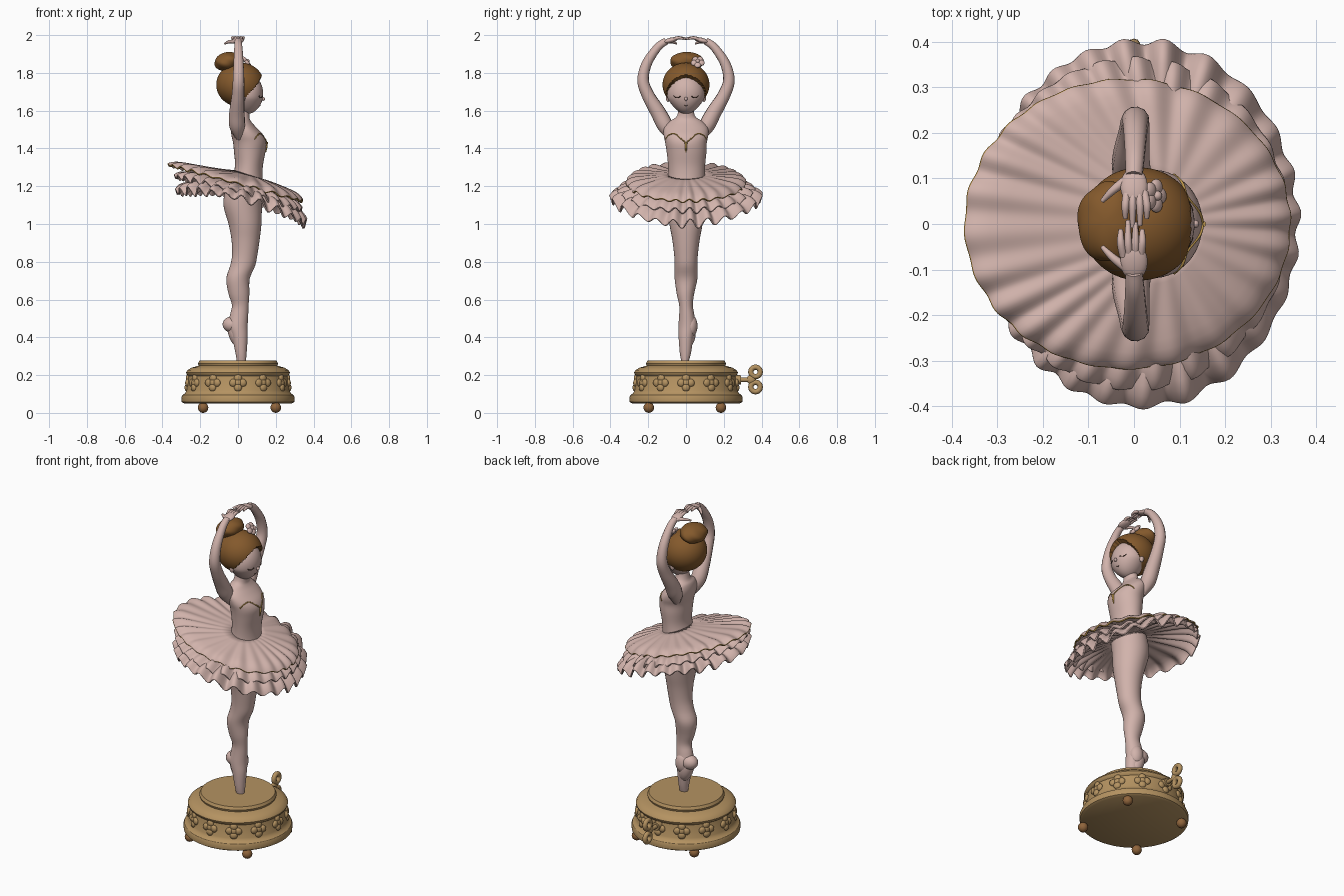
import bpy, bmesh, math
from math import sin, cos, pi, sqrt
from mathutils import Matrix, Vector

if "Cube" in bpy.data.objects:
    bpy.data.objects.remove(bpy.data.objects["Cube"])


def material(name, rgb):
    m = bpy.data.materials.new(name)
    m.diffuse_color = (*rgb, 1)
    m.use_nodes = True
    m.node_tree.nodes["Principled BSDF"].inputs["Base Color"].default_value = m.diffuse_color
    return m


PINK = material("porcelain pink", (0.64, 0.45, 0.41))
GOLD = material("antique gold", (0.46, 0.29, 0.12))
TRIM = material("gold trim", (0.50, 0.30, 0.07))
HAIR = material("hair brown", (0.23, 0.10, 0.025))
FEET = material("dark copper", (0.28, 0.13, 0.045))
DARK = material("lash brown", (0.06, 0.03, 0.02))


def finish(bm, name, *mats, angle=45):
    bmesh.ops.recalc_face_normals(bm, faces=bm.faces)
    me = bpy.data.meshes.new(name)
    bm.to_mesh(me)
    bm.free()
    ob = bpy.data.objects.new(name, me)
    bpy.context.collection.objects.link(ob)
    for m in mats:
        me.materials.append(m)
    bpy.ops.object.select_all(action='DESELECT')
    ob.select_set(True)
    bpy.context.view_layer.objects.active = ob
    bpy.ops.object.shade_smooth_by_angle(angle=math.radians(angle))
    return ob


def catmull(rows, steps):
    out = []
    for i in range(len(rows) - 1):
        p = [rows[max(i - 1, 0)], rows[i], rows[i + 1], rows[min(i + 2, len(rows) - 1)]]
        for k in range(steps):
            t = k / steps
            out.append([0.5 * (2 * b + (c - a) * t + (2 * a - 5 * b + 4 * c - d) * t * t
                               + (3 * b - a - 3 * c + d) * t ** 3) for a, b, c, d in zip(*p)])
    return out + [list(rows[-1])]


def loft(name, sections, mat, n=48, angle=45):
    """Stack of horizontal ellipses: z, cx, cy, rx, ry."""
    bm = bmesh.new()
    rings = [[bm.verts.new((cx + rx * cos(2 * pi * i / n), cy + ry * sin(2 * pi * i / n), z))
              for i in range(n)] for z, cx, cy, rx, ry in sections]
    for a, b in zip(rings, rings[1:]):
        for i in range(n):
            bm.faces.new((a[i], a[(i + 1) % n], b[(i + 1) % n], b[i]))
    bm.faces.new(rings[0])
    bm.faces.new(rings[-1])
    return finish(bm, name, mat, angle=angle)


def blobs(name, items, mat, seg=20):
    """Ellipsoids given as (centre, radii, optional rotation)."""
    bm = bmesh.new()
    for c, r, *rot in items:
        m = Matrix.Translation(c) @ (rot[0] if rot else Matrix()) @ Matrix.Diagonal((*r, 1))
        bmesh.ops.create_uvsphere(bm, u_segments=seg, v_segments=seg // 2, radius=1, matrix=m)
    return finish(bm, name, mat)


def tubes(name, paths, mat, res=4):
    """Smooth tapered tubes through (x, y, z, radius) points."""
    cu = bpy.data.curves.new(name, 'CURVE')
    cu.dimensions, cu.bevel_depth, cu.bevel_resolution = '3D', 1.0, res
    cu.use_fill_caps = True
    for path in paths:
        pts = catmull(path, 6)
        sp = cu.splines.new('POLY')
        sp.points.add(len(pts) - 1)
        for p, q in zip(sp.points, pts):
            p.co, p.radius = (*q[:3], 1), q[3]
    ob = bpy.data.objects.new(name, cu)
    bpy.context.collection.objects.link(ob)
    cu.materials.append(mat)
    bpy.ops.object.select_all(action='DESELECT')
    ob.select_set(True)
    bpy.context.view_layer.objects.active = ob
    bpy.ops.object.convert(target='MESH')
    bpy.ops.object.shade_smooth_by_angle(angle=math.radians(50))


# Music box base, feet and clover ornaments
profile = [(.001, .05), (.285, .05), (.298, .058), (.3, .08), (.294, .095), (.28, .104), (.272, .12),
           (.262, .195), (.272, .204), (.275, .214), (.268, .226), (.245, .24), (.222, .246),
           (.208, .25), (.212, .262), (.204, .278), (.001, .278)]
loft("music_box_base", [(z, 0, 0, r, r) for r, z in profile], GOLD, 72, 35)
blobs("base_feet", [((x, y, .028), (.028, .028, .028)) for x in (-.185, .2) for y in (-.197, .185)], FEET)
clovers = []
for k in range(12):
    turn = Matrix.Rotation(k * pi / 6, 4, 'Z')
    for t, z in ((0, 0), (.025, 0), (-.025, 0), (0, .025), (0, -.025)):
        clovers.append((turn @ Vector((.287 - z * .13 - .02, t, .159 + z)), (.013, .021, .021), turn))
blobs("clover_ornaments", clovers, GOLD, 14)

# Winding key on the +y side
tubes("key_shaft", [[(0, .25, .175, .012), (0, .35, .175, .012)],
                    [(0, .262, .175, .026), (0, .29, .175, .024)]], GOLD)
for k, dz in (("upper", .04), ("lower", -.04)):
    bpy.ops.mesh.primitive_torus_add(major_radius=.025, minor_radius=.014, major_segments=28, minor_segments=10,
                                     location=(0, .368, .177 + dz), rotation=(0, pi / 2, 0))
    ring = bpy.context.object
    ring.name = "key_ring_" + k
    ring.data.materials.append(GOLD)
    bpy.ops.object.shade_smooth()
blobs("key_centre", [((0, .345, .177), (.014, .025, .025))], GOLD)

# Leg, torso and neck in one loft
body = catmull([
    (.275, .018, -.005, .024, .02), (.32, .016, -.003, .03, .03), (.40, .01, 0, .041, .039),
    (.46, .0, .006, .051, .046), (.52, .006, .004, .048, .04), (.57, .012, 0, .044, .036),
    (.63, .005, -.003, .055, .046), (.71, 0, 0, .062, .06), (.78, .025, 0, .066, .06),
    (.84, .036, 0, .067, .063), (.92, .04, 0, .075, .073), (1.0, .037, 0, .087, .088),
    (1.1, .025, 0, .102, .1), (1.18, .035, 0, .1, .105), (1.25, .05, .003, .08, .098),
    (1.31, .058, .003, .074, .098), (1.38, .062, .003, .083, .105), (1.43, .062, 0, .088, .11),
    (1.47, .05, 0, .085, .118), (1.51, .03, 0, .068, .115), (1.545, .018, 0, .05, .085),
    (1.575, .022, 0, .038, .046), (1.66, .03, 0, .035, .037)], 4)
loft("body", body, PINK)
blobs("slipper_heel", [((-.03, .012, .468), (.052, .043, .043)),
                       ((-.012, .012, .43), (.042, .04, .085), Matrix.Rotation(-.25, 4, 'Y')),
                       ((.005, .025, .46), (.042, .036, .06))], PINK)


def chest(y, z):
    s = min(body, key=lambda b: abs(b[0] - z))
    return s[1] + s[3] * sqrt(max(0, 1 - ((y - s[2]) / s[4]) ** 2))


# Gold neckline trim with a centre drop
neck = [[(chest(s * y, z) + .001, s * y, z, .0032) for y, z in
         ((0, 1.43), (.025, 1.45), (.06, 1.478), (.09, 1.472), (.108, 1.45))] for s in (-1, 1)]
drop = [(chest(0, z) + .001, 0, z, r) for z, r in ((1.435, .007), (1.41, .006), (1.38, .003))]
tubes("neckline_trim", neck + [drop], TRIM, 2)


# Tutu layers: waist ellipse to a tilted, ruffled rim that droops
def skirt(name, cx, rx, ry, z0, z_rim, waves, amp, droop, trim=False):
    bm = bmesh.new()
    n, steps = 288, [0, .2, .4, .6, .75, .85, .92, .97, .994, 1]
    rings = []
    for t in steps:
        row = []
        for i in range(n):
            a = 2 * pi * i / n
            w = sin(waves * a + 1.2 * sin(3 * a)) * (1 + .35 * sin(5 * a + 1))
            out = t + .022 * t ** 4 * w * amp / .02
            x0, y0 = .05 + .06 * cos(a), .085 * sin(a)
            x1, y1 = cx + rx * cos(a), ry * sin(a)
            zr = z_rim[0] - z_rim[1] * cos(a) - z_rim[2] * cos(a) ** 2
            zi = z0 - .02 * cos(a)
            z = zi + (zr - zi) * t ** 1.25 + amp * w * t ** 1.5 - droop * t ** 14
            row.append(bm.verts.new((x0 + (x1 - x0) * out, y0 + (y1 - y0) * out, z)))
        rings.append(row)
    for k, (a, b) in enumerate(zip(rings, rings[1:])):
        for i in range(n):
            f = bm.faces.new((a[i], a[(i + 1) % n], b[(i + 1) % n], b[i]))
            f.material_index = int(trim and k == len(steps) - 2)
    ob = finish(bm, name, PINK, TRIM, angle=60)
    sol = ob.modifiers.new("thickness", 'SOLIDIFY')
    sol.thickness, sol.offset = .008, 0


skirt("tutu_upper", -.015, .355, .315, 1.26, (1.238, .096, 0), 24, .007, .022, True)
skirt("tutu_middle", .0, .335, .36, 1.22, (1.195, .09, .01), 26, .013, .025)
skirt("tutu_lower", .015, .342, .398, 1.19, (1.17, .085, .05), 24, .02, .035)

# Arms and hands, mirrored
for s, side in ((-1, "left"), (1, "right")):
    arm = [(.01, .075, 1.455, .022), (-.004, .11, 1.52, .042), (-.006, .147, 1.59, .041), (0, .2, 1.68, .034),
           (.003, .227, 1.76, .031), (.003, .207, 1.85, .027), (.002, .15, 1.935, .022), (0, .105, 1.968, .019)]
    tubes(side + "_arm", [[(x, s * y, z, r) for x, y, z, r in arm]], PINK)
    blobs(side + "_palm", [((.0, s * .083, 1.972), (.03, .042, .014), Matrix.Rotation(-s * .25, 4, 'X'))], PINK)
    fingers = []
    for k, x in enumerate((-.024, -.008, .008, .023)):
        x += s * .005
        tip = (.012, -.008, -.004, .012)[k]
        fingers.append([(x * .8, s * .07, 1.976, .009), (x, s * .04, 1.986, .0085), (x, s * tip, 1.979, .005)])
    fingers.append([(-.012, s * .1, 1.965, .011), (-.045, s * .075, 1.965, .009), (-.07, s * .05, 1.955, .005)])
    tubes(side + "_fingers", fingers, PINK, 2)

# Face with narrowed chin, nose and ears
FC, FR = Vector((.045, 0, 1.69)), Vector((.088, .1, .108))
bm = bmesh.new()
bmesh.ops.create_uvsphere(bm, u_segments=48, v_segments=32, radius=1,
                          matrix=Matrix.Translation(FC) @ Matrix.Diagonal((*FR, 1)))
for v in bm.verts:
    v.co.y *= 1 - 3.2 * max(0, 1.665 - v.co.z)
finish(bm, "face", PINK)
blobs("nose_and_ears", [((.133, 0, 1.662), (.010, .009, .010))]
      + [((.025, s * .095, 1.668), (.014, .011, .022)) for s in (-1, 1)], PINK)


def on_face(y, z, r):
    q = 1 - (y / FR.y) ** 2 - ((z - FC.z) / FR.z) ** 2
    return (FC.x + FR.x * sqrt(max(0, q)), y, z, r)


# Closed eyelids and mouth
lids = [[on_face(s * y, z, .0024) for y, z in ((.03, 1.676), (.042, 1.669), (.056, 1.67), (.066, 1.678))]
        for s in (-1, 1)]
tubes("eyelashes", lids, DARK, 2)
tubes("mouth", [[on_face(y, z, .0025) for y, z in ((-.008, 1.628), (0, 1.625), (.008, 1.628))]], DARK, 2)

# Hair cap: vertices under the hairline are drawn inside the face
bm = bmesh.new()
HC = Vector((.012, 0, 1.737))
bmesh.ops.create_uvsphere(bm, u_segments=96, v_segments=64, radius=1,
                          matrix=Matrix.Translation(HC) @ Matrix.Diagonal((.127, .124, .117, 1)))
for v in bm.verts:
    x, y, z = v.co
    if x > -.01 and z < 1.62 + 1.1 * x + .03 * max(0, 1 - abs(y) / .09):
        v.co = HC + (v.co - HC) * .68
finish(bm, "hair", HAIR)

# Swirled bun
bm = bmesh.new()
bmesh.ops.create_uvsphere(bm, u_segments=64, v_segments=32, radius=1)
for v in bm.verts:
    v.co *= 1 + .03 * sin(5 * math.atan2(v.co.y, v.co.x) + 4 * v.co.z) * (1 - v.co.z ** 2)
bm.transform(Matrix.Translation((-.055, .004, 1.86)) @ Matrix.Rotation(-.2, 4, 'Y')
             @ Matrix.Diagonal((.07, .088, .05, 1)))
finish(bm, "hair_bun", HAIR)

# Hair flower
turn = Matrix.Rotation(.9, 4, 'Y')
FP = Vector((.045, .062, 1.858))
petals = [(FP + turn @ Vector((.02 * cos(k * 2 * pi / 5), .02 * sin(k * 2 * pi / 5), 0)),
           (.018, .018, .011), turn) for k in range(5)]
blobs("hair_flower", petals + [(FP + turn @ Vector((0, 0, .007)), (.011, .011, .011))], PINK)
